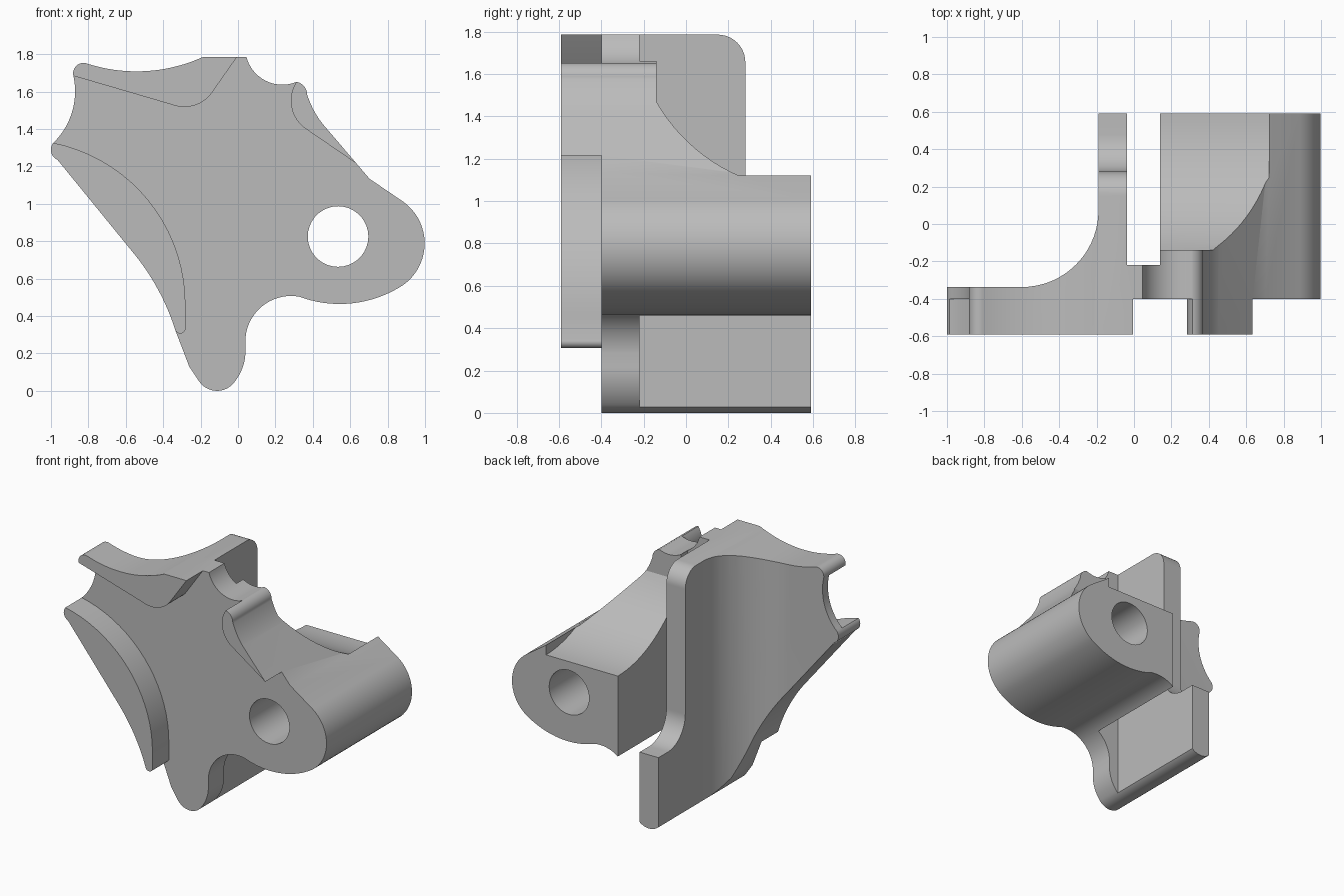
import bpy, bmesh, math
from mathutils import Vector

cube = bpy.data.objects.get("Cube")
if cube:
    bpy.data.objects.remove(cube, do_unlink=True)

grey = bpy.data.materials.new("plain grey")
grey.use_nodes = True
colour = (0.5, 0.5, 0.5, 1)
grey.diffuse_color = colour
grey.node_tree.nodes["Principled BSDF"].inputs["Base Color"].default_value = colour


def arc(a, m, b, steps=18):
    """Points of the circle arc from a through m to b, without a."""
    a, m, b = Vector(a), Vector(m), Vector(b)
    p, q = m - a, b - a
    d = 2 * (p.x * q.y - p.y * q.x)
    c = a + Vector((q.y * p.dot(p) - p.y * q.dot(q), p.x * q.dot(q) - q.x * p.dot(p))) / d
    start = math.atan2(*(a - c).yx)
    turn = lambda v: (math.atan2(*(v - c).yx) - start) % math.tau
    sweep = turn(b) if turn(m) < turn(b) else turn(b) - math.tau
    r = (a - c).length
    return [(c.x + r * math.cos(start + sweep * i / steps),
             c.y + r * math.sin(start + sweep * i / steps)) for i in range(1, steps + 1)]


def path(items):
    """Two numbers make a line to a point, four make an arc through one point to another."""
    pts = []
    for it in items:
        pts += [it] if len(it) == 2 else arc(pts[-1], it[:2], it[2:])
    return pts


PLACE = {"x": lambda u, v, w: (w, u, v),
         "y": lambda u, v, w: (u, w, v),
         "z": lambda u, v, w: (u, v, w)}


def prism(name, items, axis, lo, hi):
    """Extrude a profile along one axis."""
    bm = bmesh.new()
    face = bm.faces.new([bm.verts.new(PLACE[axis](u, v, lo)) for u, v in path(items)])
    top = bmesh.ops.extrude_face_region(bm, geom=[face])["geom"]
    shift = Vector(PLACE[axis](0, 0, hi - lo))
    bmesh.ops.translate(bm, vec=shift, verts=[g for g in top if isinstance(g, bmesh.types.BMVert)])
    bmesh.ops.recalc_face_normals(bm, faces=bm.faces)
    mesh = bpy.data.meshes.new(name)
    bm.to_mesh(mesh)
    bm.free()
    mesh.materials.append(grey)
    ob = bpy.data.objects.new(name, mesh)
    bpy.context.collection.objects.link(ob)
    return ob


# Full silhouette, run through the whole depth
body = prism("bracket_body", [
    (-.185, 1.786), (.045, 1.786),
    (.135, 1.665, .313, 1.652),              # scoop at the top
    (.352, 1.63, .37, 1.583),                # small lip
    (.4, 1.51, .452, 1.428), (.703, 1.134), (.885, 1.01),
    (.998, .79, .885, .567),                 # round arm end
    (.6, .467, .329, .503),
    (.11, .435, .04, .283), (.04, .219),     # inner corner
    (.024, .123, -.018, .048), (-.11, 0, -.206, .048), (-.26, .128),  # foot
    (-.334, .321), (-.43, .546, -.564, .743), (-.965, 1.235),
    (-.998, 1.273, -.987, 1.326),            # left lip
    (-.9, 1.455, -.88, 1.684),
    (-.864, 1.738, -.805, 1.749),            # upper left lip
    (-.527, 1.708, -.185, 1.786)], "y", -.59, .59)

cutters = [
    # Sunken front face, leaving three raised rims
    prism("front_recess", [
        (-1.2, 1.78), (-.88, 1.684), (-.35, 1.529),
        (-.24, 1.524, -.147, 1.583), (.005, 1.8), (.005, 2), (.33, 2), (.313, 1.652),
        (.284, 1.53, .356, 1.405), (.644, 1.208), (1.2, 1.2), (1.2, -.2), (-.4, -.2),
        (-.4, .28), (-.334, .321), (-.292, .312, -.281, .345), (-.281, .46),
        (-.54, 1.086, -.987, 1.326), (-1.2, 1.4)], "y", -.8, -.4),
    # Hollow behind the left wing, blended into the upright wall
    prism("wing_hollow", [
        (-1.2, -.337), (-.6, -.337), (-.31, -.217, -.19, .073), (-.19, .8), (-1.2, .8)],
        "z", -.2, 2),
    # Slot between the wall and the arm
    prism("slot", [(-.037, -.22), (.14, -.22), (.14, .8), (-.037, .8)], "z", -.2, 2),
    # Stepped and rounded back edge of the wall
    prism("wall_back", [
        (.8, .54), (.48, .54), (.339, .599, .28, .74), (.28, 1.656),
        (.242, 1.748, .15, 1.786), (.15, 2), (.8, 2)], "x", -.4, .05),
    # Curved scoop on top of the arm
    prism("arm_scoop", [
        (-.14, 2), (-.14, 1.47), (.25, 1.12, .59, 1.05), (.8, 1.05), (.8, 2)],
        "x", .08, .722),
    # Bore through the arm
    prism("bore", [(.697, .825), (.535, .987, .373, .825), (.535, .663, .697, .8249)],
          "y", -.8, .8),
]

bpy.context.view_layer.objects.active = body
for cutter in cutters:
    cutter.hide_render = True
    mod = body.modifiers.new(cutter.name, "BOOLEAN")
    mod.operation = "DIFFERENCE"
    mod.solver = "EXACT"
    mod.object = cutter
    bpy.ops.object.modifier_apply(modifier=mod.name)
    bpy.data.objects.remove(cutter, do_unlink=True)

bpy.ops.object.select_all(action="DESELECT")
body.select_set(True)
bpy.ops.object.shade_smooth_by_angle(angle=math.radians(25))
